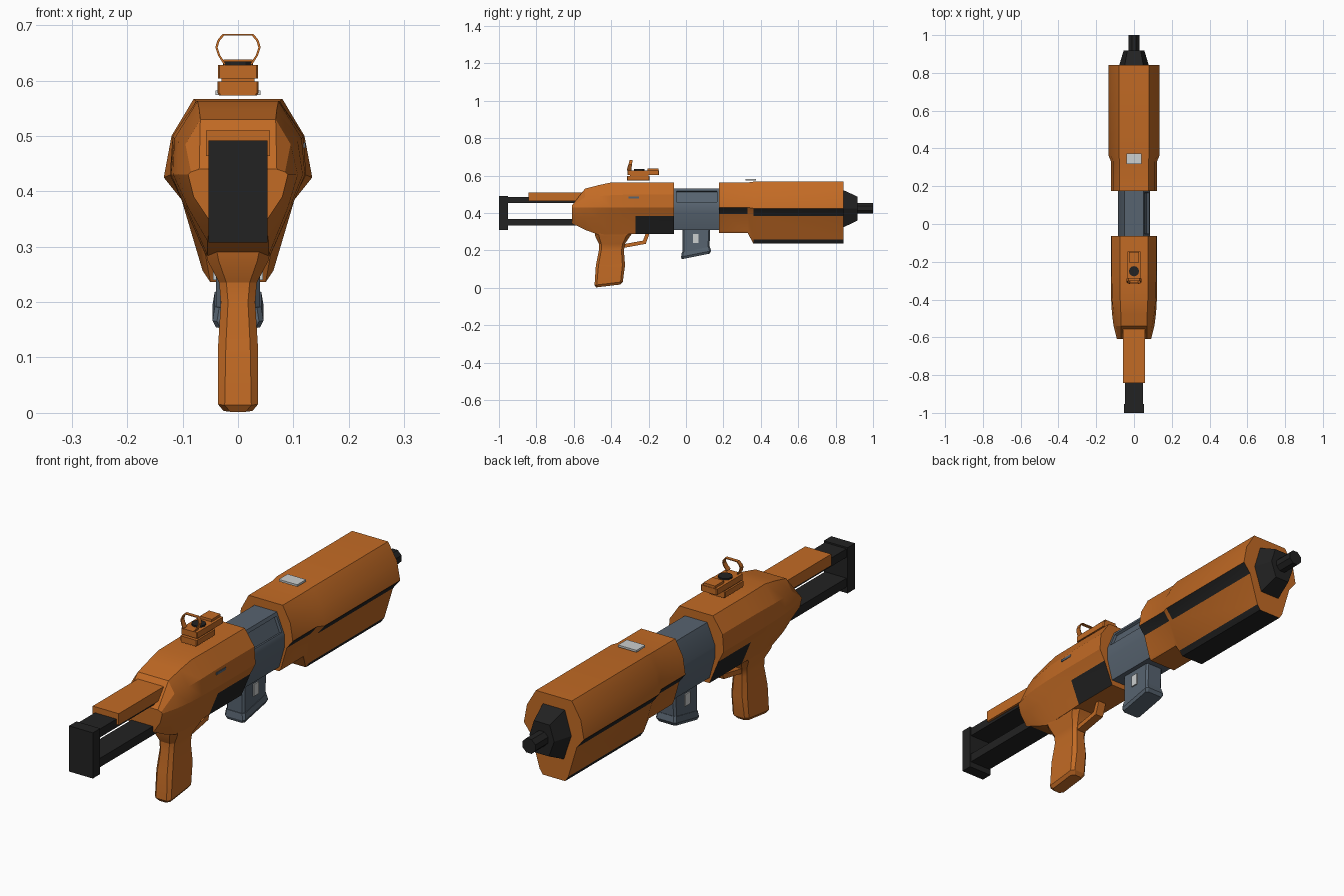
import bpy, bmesh, math
from mathutils import Vector

if "Cube" in bpy.data.objects:
    bpy.data.objects.remove(bpy.data.objects["Cube"])


def material(name, rgb):
    m = bpy.data.materials.new(name)
    m.diffuse_color = (*rgb, 1)
    m.use_nodes = True
    m.node_tree.nodes["Principled BSDF"].inputs["Base Color"].default_value = m.diffuse_color
    return m


ORANGE = material("burnt orange", (0.54, 0.145, 0.018))
BLACK = material("matte black", (0.016, 0.016, 0.016))
STEEL = material("blue grey", (0.095, 0.125, 0.16))
PALE = material("pale grey", (0.6, 0.62, 0.62))


def finish(name, bm, mats):
    bmesh.ops.recalc_face_normals(bm, faces=bm.faces[:])
    me = bpy.data.meshes.new(name)
    bm.to_mesh(me)
    bm.free()
    for m in mats:
        me.materials.append(m)
    me.shade_smooth()
    me.set_sharp_from_angle(angle=math.radians(25))
    ob = bpy.data.objects.new(name, me)
    bpy.context.collection.objects.link(ob)
    return ob


def loft(loops, rule=None):
    """Skin a list of equal loops; rule(station, edge) gives the material index."""
    bm = bmesh.new()
    rows = [[bm.verts.new(p) for p in loop] for loop in loops]
    n = len(rows[0])
    for i in range(len(rows) - 1):
        for j in range(n):
            k = (j + 1) % n
            f = bm.faces.new((rows[i][j], rows[i][k], rows[i + 1][k], rows[i + 1][j]))
            f.material_index = rule(i, j) if rule else 0
    bm.faces.new(rows[0])
    bm.faces.new(rows[-1])
    return bm


def ring(y, half):
    """Mirrored cross-section across x = 0, half listed top to bottom."""
    return [(x, y, z) for x, z in half] + [(-x, y, z) for x, z in reversed(half)]


def side(j, k):
    """Side number counted from the top, equal on left and right; -1 is the top."""
    return j if j < k else 2 * k - 2 - j


def slab(z, y0, y1, w, c, tilt=0):
    """Chamfered horizontal rectangle, rising towards +y by tilt."""
    pts = [(w, y0 + c), (w, y1 - c), (w - c, y1), (c - w, y1),
           (-w, y1 - c), (-w, y0 + c), (c - w, y0), (w - c, y0)]
    return [(x, y, z + tilt * (y - y0)) for x, y in pts]


def prism(name, pts, w, mat, x=0):
    """Extrude a y-z outline across x."""
    return finish(name, loft([[(x - w, y, z) for y, z in pts],
                              [(x + w, y, z) for y, z in pts]]), [mat])


def box(name, w, y0, y1, z0, z1, mat, x=0):
    return prism(name, [(y0, z0), (y1, z0), (y1, z1), (y0, z1)], w, mat, x)


# Rear body with black lower side panels
full = [(.075, .563), (.118, .5), (.123, .43), (.1, .385), (.06, .288)]
body = [
    ring(-.61, [(.07, .44), (.085, .435), (.09, .43), (.08, .39), (.05, .345)]),
    ring(-.54, [(.068, .53), (.095, .485), (.108, .43), (.09, .37), (.055, .31)]),
    ring(-.47, [(.07, .548), (.108, .49), (.117, .43), (.095, .375), (.055, .284)]),
    ring(-.40, [(.073, .563), (.115, .495), (.121, .43), (.1, .38), (.058, .284)]),
    ring(-.27, full), ring(-.064, full)]
finish("rear_body", loft(body, lambda i, j: int(i == 4 and side(j, 5) == 3)), [ORANGE, BLACK])

# Front shroud with black side strips and black underside
small = [(.076, .563), (.11, .5), (.121, .43), (.094, .395), (.068, .305), (.06, .293)]
big = [(.08, .567), (.12, .5), (.134, .425), (.102, .385), (.064, .257), (.05, .236)]


def shroud_rule(i, j):
    s = side(j, 6)
    return int((s == 2 and i != 1) or (s >= 4 and i == 2))


finish("front_shroud", loft([ring(.176, small), ring(.33, small), ring(.36, big), ring(.841, big)],
                            shroud_rule), [ORANGE, BLACK])

# Receiver with a recessed port on the right
rec = [(.05, .53), (.085, .445), (.085, .4), (.06, .31)]
bm = loft([ring(-.066, rec), ring(.18, rec)])
bmesh.ops.recalc_face_normals(bm, faces=bm.faces[:])
bm.faces.ensure_lookup_table()
port = bm.faces[0]
bmesh.ops.inset_individual(bm, faces=[port], thickness=.02, depth=0)
bmesh.ops.inset_individual(bm, faces=[port], thickness=.002, depth=-.01)
finish("receiver", bm, [STEEL])

# Magazine with flared base and pale side windows
finish("magazine", loft([slab(.18, -.02, .125, .04, .008, .2),
                         slab(.315, -.02, .13, .04, .008)]), [STEEL])
finish("magazine_base", loft([slab(.153, -.022, .126, .04, .008, .2),
                              slab(.165, -.026, .134, .046, .008, .2),
                              slab(.19, -.022, .128, .042, .008, .2)]), [STEEL])
for s, label in ((1, "right"), (-1, "left")):
    box("magazine_window_" + label, .004, .037, .068, .24, .288, PALE, s * .041)

# Pistol grip and trigger guard
finish("grip", loft([slab(.002, -.48, -.35, .026, .012, .12),
                     slab(.014, -.489, -.338, .036, .012, .12),
                     slab(.12, -.482, -.326, .036, .014),
                     slab(.2, -.466, -.332, .031, .013),
                     slab(.235, -.466, -.326, .034, .013),
                     slab(.275, -.485, -.30, .055, .02),
                     slab(.30, -.49, -.28, .06, .02)]), [ORANGE])
prism("trigger_guard", [(-.335, .213), (-.215, .235), (-.192, .30), (-.212, .30),
                        (-.23, .252), (-.335, .233)], .018, ORANGE)

# Sliding stock: rails, butt plate and cheek rest
box("stock_upper_rail", .048, -.96, -.53, .452, .486, BLACK)
box("stock_lower_rail", .048, -.96, -.53, .332, .368, BLACK)
box("butt_plate", .053, -1, -.953, .308, .492, BLACK)
box("cheek_rest", .058, -.842, -.545, .464, .51, ORANGE)

# Muzzle cone and barrel
finish("muzzle_cone", loft([
    ring(.835, [(.05, .525), (.08, .425), (.045, .32)]),
    ring(.918, [(.035, .487), (.055, .425), (.032, .36)])]), [BLACK])
finish("barrel", loft([[(.031 * math.cos(math.pi * (2 * k + 1) / 8), y,
                         .425 + .031 * math.sin(math.pi * (2 * k + 1) / 8)) for k in range(8)]
                       for y in (.9, 1.0)]), [BLACK])

# Reflex sight: base, bridge, front block, lens frame and dial
finish("sight_base", loft([slab(.573, -.315, -.195, .034, .003),
                           slab(.578, -.315, -.195, .037, .003),
                           slab(.598, -.315, -.195, .037, .003)]), [ORANGE])
box("sight_neck", .03, -.3, -.2, .598, .604, ORANGE)
finish("sight_bridge", loft([slab(.604, -.312, -.145, .036, .003),
                             slab(.628, -.312, -.145, .036, .003)]), [ORANGE])
box("sight_front_block", .026, -.205, -.147, .626, .638, ORANGE)
arc = [(.025, .628), (.036, .645), (.041, .66), (.037, .673), (.028, .684)]
arc = arc + [(-x, z) for x, z in reversed(arc)]
frame = []
for x, z in arc:
    xi, zi = x * .9, .655 + (z - .655) * .9
    lean = (z - .63) * .28
    frame.append([(x, -.316 + lean, z), (x, -.292 + lean * .4, z),
                  (xi, -.292 + lean * .4, zi), (xi, -.316 + lean, zi)])
finish("sight_lens_frame", loft(frame), [ORANGE])
finish("sight_dial", loft([[(.027 * math.cos(math.pi * k / 6), -.25 + .027 * math.sin(math.pi * k / 6), z)
                            for k in range(12)] for z in (.62, .634)]), [BLACK])

# Pale plate above the shroud and selector mark on the right side
box("top_plate", .041, .318, .374, .574, .582, PALE)
box("selector_mark", .004, -.308, -.25, .478, .488, STEEL, .1175)
